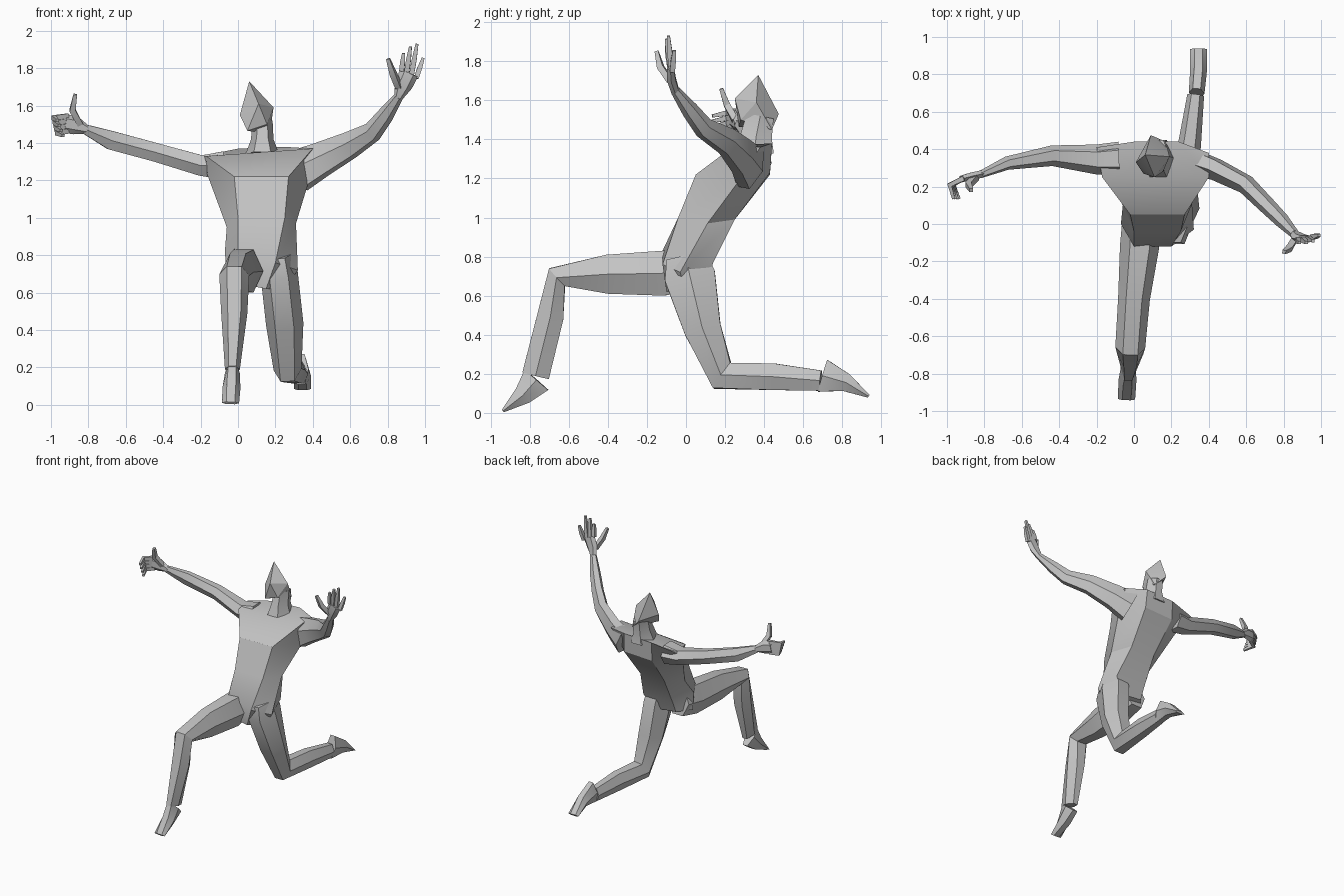
import bpy
import bmesh
from mathutils import Vector

# Remove the default cube
cube = bpy.data.objects.get("Cube")
if cube:
    bpy.data.objects.remove(cube, do_unlink=True)

# The single material
clay = bpy.data.materials.new("clay_grey")
clay.use_nodes = True
grey = (0.55, 0.55, 0.55, 1)
clay.diffuse_color = grey
clay.node_tree.nodes["Principled BSDF"].inputs["Base Color"].default_value = grey

# Flattened hexagon used as the cross-section of every limb
HEXAGON = [(1, 0), (.5, 1), (-.5, 1), (-1, 0), (-.5, -1), (.5, -1)]
SQUARE = [(1, 1), (-1, 1), (-1, -1), (1, -1)]
parts = []


def finish(name, bm):
    """Turn a bmesh into a named, coloured object."""
    bmesh.ops.recalc_face_normals(bm, faces=bm.faces[:])
    mesh = bpy.data.meshes.new(name)
    bm.to_mesh(mesh)
    bm.free()
    mesh.materials.append(clay)
    obj = bpy.data.objects.new(name, mesh)
    bpy.context.collection.objects.link(obj)
    parts.append(obj)


def loft(name, rings):
    """Skin a list of equal-sized point rings and cap both ends."""
    bm = bmesh.new()
    loops = [[bm.verts.new(point) for point in ring] for ring in rings]
    for lower, upper in zip(loops, loops[1:]):
        count = len(lower)
        for i in range(count):
            j = (i + 1) % count
            bm.faces.new((lower[i], lower[j], upper[j], upper[i]))
    bm.faces.new(loops[0])
    bm.faces.new(loops[-1])
    finish(name, bm)


def limb(name, side, stations, section=HEXAGON):
    """Tube through (x, y, z, half width, half depth); width runs along side."""
    centres = [Vector(station[:3]) for station in stations]
    rings = []
    for i, (centre, station) in enumerate(zip(centres, stations)):
        before = centre - centres[i - 1] if i else Vector()
        after = centres[i + 1] - centre if i + 1 < len(centres) else Vector()
        tangent = (before.normalized() + after.normalized()).normalized()
        across = Vector(side)
        across = (across - tangent * across.dot(tangent)).normalized()
        depth = tangent.cross(across)
        width, thick = station[3:]
        rings.append([centre + across * a * width + depth * b * thick
                      for a, b in section])
    loft(name, rings)


def finger(name, side, points, size=.013):
    """Thin tapering digit through a few points."""
    radii = [size, size, size * .6]
    limb(name, side, [(*p, r, r) for p, r in zip(points, radii)], SQUARE)


# Torso, from crotch to shoulders
loft("torso", [
    [(0, -.1, .65), (.15, -.1, .62), (.25, 0, .62),
     (.22, .1, .66), (.02, .1, .68), (-.06, 0, .68)],
    [(0, -.12, .83), (.2, -.12, .76), (.32, -.03, .72),
     (.28, .14, .77), (.02, .14, .77), (-.07, 0, .82)],
    [(0, -.04, 1), (.25, -.04, 1), (.31, .11, .97),
     (.23, .25, .99), (.02, .25, .99), (-.06, .1, .95)],
    [(-.02, .05, 1.22), (.27, .05, 1.22), (.38, .28, 1.2),
     (.25, .43, 1.23), (0, .43, 1.22), (-.16, .27, 1.22)],
    [(-.17, .25, 1.33), (.4, .25, 1.37), (.4, .38, 1.36),
     (.24, .44, 1.38), (0, .44, 1.37), (-.2, .41, 1.33)],
])

# Neck and faceted head
limb("neck", (1, 0, 0), [(.13, .35, 1.34, .09, .1),
                         (.13, .36, 1.42, .06, .08),
                         (.13, .38, 1.52, .055, .07)])
head = bmesh.new()
for point in [(.06, .37, 1.73), (.11, .25, 1.61), (.19, .36, 1.59),
              (.09, .475, 1.53), (.01, .33, 1.55), (.05, .27, 1.465),
              (.155, .28, 1.5), (.17, .44, 1.45)]:
    head.verts.new(point)
bmesh.ops.convex_hull(head, input=head.verts[:])
finish("head", head)

# Right leg: lunging forward
limb("right_leg", (1, 0, 0), [
    (.03, .05, .74, .09, .1), (.03, -.12, .715, .105, .115),
    (0, -.4, .71, .085, .1), (-.02, -.66, .695, .08, .06),
    (-.02, -.695, .49, .07, .068), (-.03, -.77, .19, .04, .07)])
limb("right_foot", (1, 0, 0), [
    (-.03, -.765, .17, .04, .08), (-.035, -.835, .09, .048, .05),
    (-.04, -.937, .01, .046, .008)])

# Left leg: bent backwards
limb("left_leg", (1, 0, 0), [
    (.21, 0, .8, .08, .1), (.22, .02, .7, .1, .13),
    (.25, .085, .43, .1, .095), (.265, .185, .19, .075, .078),
    (.3, .45, .185, .06, .068), (.33, .69, .165, .045, .052)])
limb("left_foot", (1, 0, 0), [
    (.335, .7, .19, .042, .085), (.345, .82, .155, .045, .046),
    (.345, .935, .085, .045, .008)])

# Right arm: stretched sideways
limb("right_arm", (0, 1, 0), [
    (-.08, .35, 1.28, .09, .075), (-.2, .345, 1.28, .08, .055),
    (-.44, .365, 1.35, .055, .05), (-.68, .325, 1.415, .036, .05),
    (-.82, .265, 1.475, .02, .025)])
limb("right_palm", (0, 0, 1), [
    (-.81, .268, 1.472, .025, .02), (-.87, .255, 1.495, .05, .02),
    (-.925, .24, 1.505, .05, .018)])
for i in range(4):
    z = 1.545 - i * .027
    finger(f"right_finger_{i}", (0, 0, 1), [
        (-.91, .245, z), (-.985 + i * .006, .21, z - .01),
        (-.965 + i * .01, .135, z - .025)])
finger("right_thumb", (0, 1, 0), [
    (-.845, .25, 1.5), (-.885, .21, 1.575), (-.87, .18, 1.66)], .016)

# Left arm: raised forward
limb("left_arm", (.7, .7, 0), [
    (.32, .33, 1.25, .07, .11), (.44, .29, 1.31, .06, .09),
    (.6, .21, 1.39, .052, .068), (.72, .09, 1.46, .045, .05),
    (.79, .02, 1.55, .04, .04), (.86, -.055, 1.65, .025, .022)])
slant = (.9, 0, -.4)
limb("left_palm", slant, [
    (.858, -.055, 1.645, .025, .02), (.885, -.075, 1.71, .048, .022),
    (.915, -.08, 1.775, .052, .018)])
tips = [(.885, -.1, 1.88), (.922, -.1, 1.915),
        (.957, -.09, 1.93), (.99, -.06, 1.855)]
for i, tip in enumerate(tips):
    base = Vector((.875 + i * .026, -.085 + i * .005, 1.785 - i * .013))
    middle = base.lerp(Vector(tip), .5)
    finger(f"left_finger_{i}", slant, [base, middle, tip])
finger("left_thumb", slant, [
    (.86, -.08, 1.7), (.83, -.13, 1.77), (.802, -.15, 1.85)], .016)

# Soft shading with sharp creases
bpy.ops.object.select_all(action="DESELECT")
for obj in parts:
    obj.select_set(True)
bpy.context.view_layer.objects.active = parts[0]
bpy.ops.object.shade_smooth_by_angle()
